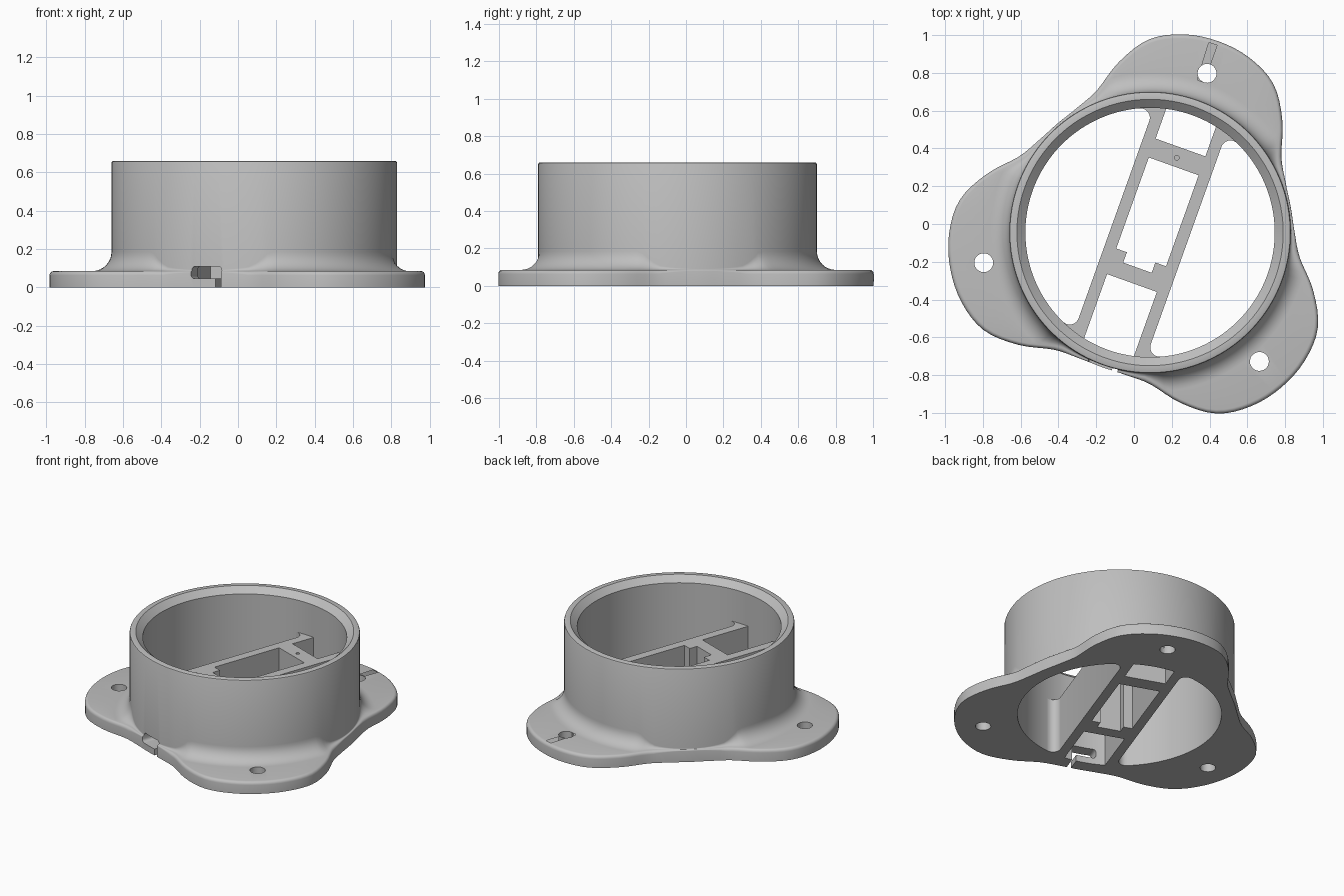
import bpy, bmesh, math
from math import cos, sin, radians, pi

cube = bpy.data.objects.get("Cube")
if cube:
    bpy.data.objects.remove(cube)

CENTRE = (0.085, -0.045, 0)
TURN = radians(70.3)
R_IN, R_OUT = 0.66, 0.745
TOP, FLANGE, FRAME_TOP = 0.66, 0.085, 0.39

grey = bpy.data.materials.new("light_grey")
grey.use_nodes = True
grey.diffuse_color = (0.52, 0.52, 0.52, 1)
grey.node_tree.nodes["Principled BSDF"].inputs["Base Color"].default_value = grey.diffuse_color


def finish(bm, name):
    bmesh.ops.recalc_face_normals(bm, faces=bm.faces)
    mesh = bpy.data.meshes.new(name)
    bm.to_mesh(mesh)
    bm.free()
    mesh.materials.append(grey)
    ob = bpy.data.objects.new(name, mesh)
    ob.location = CENTRE
    ob.rotation_euler.z = TURN
    bpy.context.collection.objects.link(ob)
    return ob


def add_prism(bm, outline, z0, z1):
    low = [bm.verts.new((x, y, z0)) for x, y in outline]
    high = [bm.verts.new((x, y, z1)) for x, y in outline]
    bm.faces.new(low)
    bm.faces.new(high)
    n = len(low)
    for i in range(n):
        j = (i + 1) % n
        bm.faces.new((low[i], low[j], high[j], high[i]))


def prism(name, outline, z0, z1, bevel=0):
    bm = bmesh.new()
    add_prism(bm, outline, z0, z1)
    if bevel:
        edges = [e for e in bm.edges if abs(e.verts[0].co.x - e.verts[1].co.x) > 0.1]
        bmesh.ops.bevel(bm, geom=edges, offset=bevel, segments=4, profile=0.5, affect='EDGES')
    return finish(bm, name)


def rect(x0, x1, y0, y1):
    return [(x0, y0), (x1, y0), (x1, y1), (x0, y1)]


def circle(x, y, r, n=32):
    return [(x + r * cos(2 * pi * i / n), y + r * sin(2 * pi * i / n)) for i in range(n)]


def activate(ob):
    bpy.ops.object.select_all(action='DESELECT')
    ob.select_set(True)
    bpy.context.view_layer.objects.active = ob


def cut(ob, cutter):
    mod = ob.modifiers.new("cut", 'BOOLEAN')
    mod.operation = 'DIFFERENCE'
    mod.solver = 'EXACT'
    mod.object = cutter
    activate(ob)
    bpy.ops.object.modifier_apply(modifier=mod.name)
    bpy.data.objects.remove(cutter)


def smooth(ob):
    activate(ob)
    bpy.ops.object.shade_smooth_by_angle(angle=radians(32))


# Flange outline: radius every ten degrees from lobe tip to valley
LOBE = [1.075, 1.064, 1.022, 0.918, 0.805, 0.765, 0.757]


def flange_radius(a):
    t = abs((math.degrees(a) + 60) % 120 - 60) / 10
    i = min(int(t), 5)
    f = t - i
    p0, p1, p2, p3 = LOBE[abs(i - 1)], LOBE[i], LOBE[i + 1], LOBE[i + 2 if i < 5 else 5]
    return p1 + 0.5 * f * (p2 - p0 + f * (2 * p0 - 5 * p1 + 4 * p2 - p3
                                          + f * (3 * (p1 - p2) + p3 - p0)))


def body_profile(a):
    r = flange_radius(a)
    edge = min(0.022, (r - R_OUT) * 0.5)
    fil = min(0.1, r - R_OUT - edge)
    pts = [(R_IN, 0), (R_IN, TOP - 0.04), (R_IN + 0.045, TOP),
           (R_OUT - 0.01, TOP), (R_OUT - 0.003, TOP - 0.003), (R_OUT, TOP - 0.01)]
    for k in range(9):      # concave fillet from wall to flange
        b = pi / 2 * k / 8
        pts.append((R_OUT + fil * (1 - cos(b)), FLANGE + fil * (1 - sin(b))))
    for k in range(5):      # rounded flange edge
        b = pi / 2 * k / 4
        pts.append((r - edge + edge * sin(b) + 1e-5 * k, FLANGE - edge + edge * cos(b)))
    return pts + [(r, 0)]


# Round housing with three-lobed flange
N = 144
bm = bmesh.new()
rings = []
for i in range(N):
    a = 2 * pi * i / N
    rings.append([bm.verts.new((r * cos(a), r * sin(a), z)) for r, z in body_profile(a)])
for i in range(N):
    p, q = rings[i], rings[(i + 1) % N]
    for k in range(len(p)):
        m = (k + 1) % len(p)
        bm.faces.new((p[k], q[k], q[m], p[m]))
housing = finish(bm, "housing")

# Screw holes in the lobes
for k in range(3):
    a = 2 * pi * k / 3
    cut(housing, prism("hole_cutter", circle(0.895 * cos(a), 0.895 * sin(a), 0.05), -0.1, 0.3))

# Cable slot through the wall with a slit to the underside
cut(housing, prism("slot_cutter", rect(-0.95, -0.6, -0.085, 0.08), 0.045, 0.11, 0.02))
cut(housing, prism("slit_cutter", rect(-0.95, -0.6, -0.085, -0.055), -0.1, 0.075))
smooth(housing)

# Long rails whose outer corners blend into the wall
B_IN, B_OUT, FIL = 0.14, 0.203, 0.05
cy = B_OUT + FIL
cx = math.sqrt((R_IN - FIL) ** 2 - cy ** 2)
end = math.atan2(cy, cx)
half = [(0.676, B_IN), (0.63, 0.28)]
for k in range(9):
    b = end + (-pi / 2 - end) * k / 8
    half.append((cx + FIL * cos(b), cy + FIL * sin(b)))
rail = half + [(-x, y) for x, y in reversed(half)]
for side, label in ((1, "left_rail"), (-1, "right_rail")):
    smooth(prism(label, [(x, side * y) for x, y in rail], 0, FRAME_TOP))

# Cross bar with a small blind hole
bar = prism("back_cross_bar", rect(0.372, 0.478, -B_IN, B_IN), 0, FRAME_TOP)
cut(bar, prism("pilot_cutter", circle(0.42, 0, 0.013, 16), FRAME_TOP - 0.1, FRAME_TOP + 0.1))
smooth(bar)

# Cross bar with a notch between two shoulders
prism("front_cross_bar", [(-0.284, -B_IN), (-0.14, -B_IN), (-0.14, -0.08), (-0.198, -0.08),
                          (-0.198, 0.08), (-0.14, 0.08), (-0.14, B_IN), (-0.284, B_IN)],
      0, FRAME_TOP)
